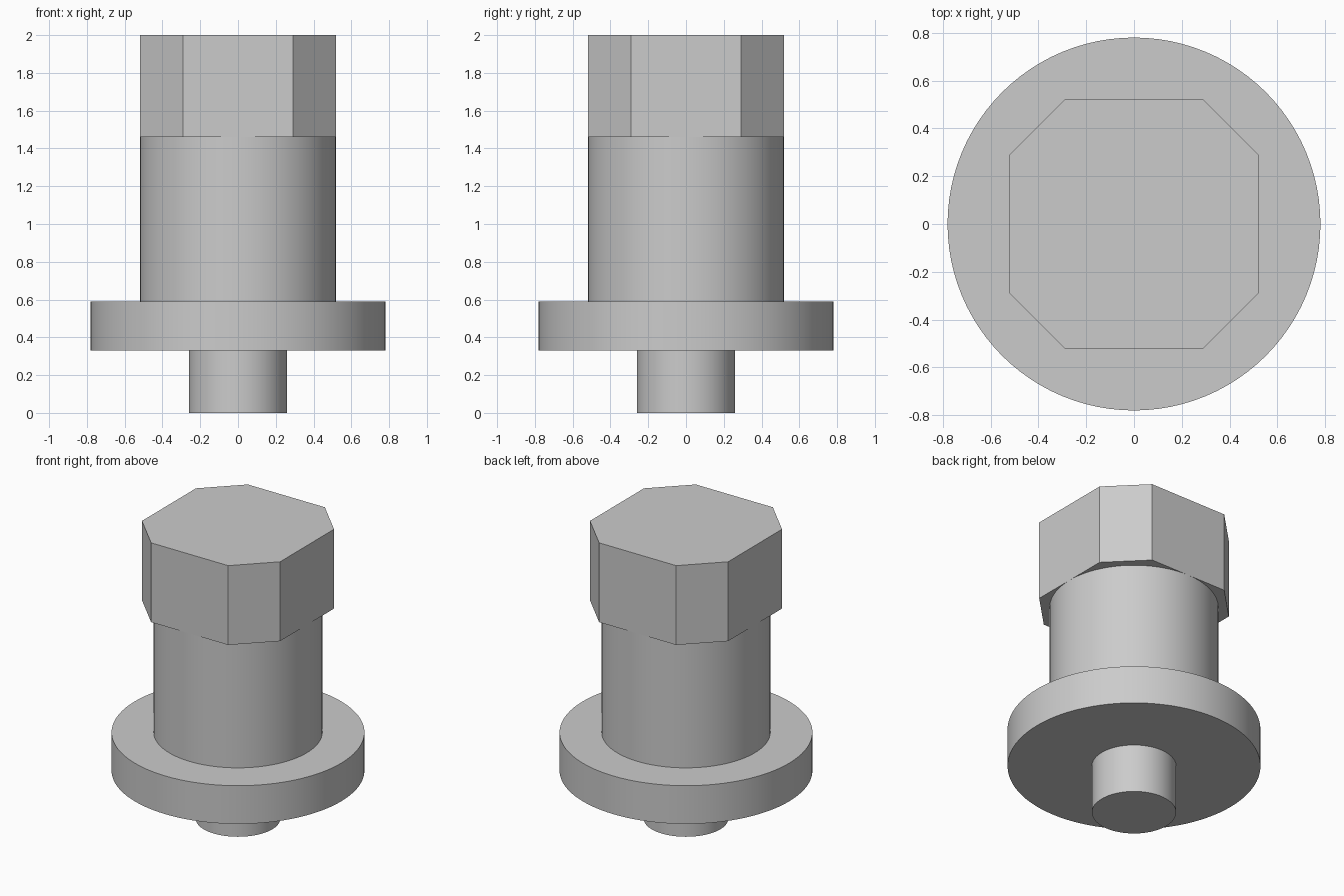
import bpy
import bmesh
import math

cube = bpy.data.objects.get("Cube")
if cube:
    bpy.data.objects.remove(cube, do_unlink=True)

# Single plain grey material
grey = bpy.data.materials.new("plain_grey")
grey.use_nodes = True
color = (0.6, 0.6, 0.6, 1.0)
grey.diffuse_color = color
grey.node_tree.nodes["Principled BSDF"].inputs["Base Color"].default_value = color


def circle(radius, sides=96):
    return [(radius * math.cos(math.tau * i / sides),
             radius * math.sin(math.tau * i / sides)) for i in range(sides)]


def chamfered_square(half, flat):
    """Square outline with cut corners, counter-clockwise."""
    points = []
    for c, s in ((1, 0), (0, 1), (-1, 0), (0, -1)):
        for x, y in ((half, -flat), (half, flat)):
            points.append((x * c - y * s, x * s + y * c))
    return points


def prism(name, outline, bottom, top, smooth=False):
    """Extrude a flat outline between two heights."""
    bm = bmesh.new()
    base = bm.faces.new([bm.verts.new((x, y, bottom)) for x, y in outline])
    grown = bmesh.ops.extrude_face_region(bm, geom=[base], use_keep_orig=True)
    upper = [v for v in grown["geom"] if isinstance(v, bmesh.types.BMVert)]
    bmesh.ops.translate(bm, verts=upper, vec=(0, 0, top - bottom))
    bmesh.ops.recalc_face_normals(bm, faces=bm.faces)
    mesh = bpy.data.meshes.new(name)
    bm.to_mesh(mesh)
    bm.free()
    mesh.materials.append(grey)
    obj = bpy.data.objects.new(name, mesh)
    bpy.context.collection.objects.link(obj)
    if smooth:
        bpy.ops.object.select_all(action="DESELECT")
        obj.select_set(True)
        bpy.context.view_layer.objects.active = obj
        bpy.ops.object.shade_smooth_by_angle(angle=math.radians(30))
    return obj


# Round parts from the bottom up
prism("lower_pin", circle(0.26), 0.0, 0.33, smooth=True)
prism("flange", circle(0.78), 0.33, 0.59, smooth=True)
prism("shaft", circle(0.52), 0.59, 1.46, smooth=True)

# Eight-sided head with flat faces
prism("head", chamfered_square(0.52, 0.29), 1.46, 2.0)
